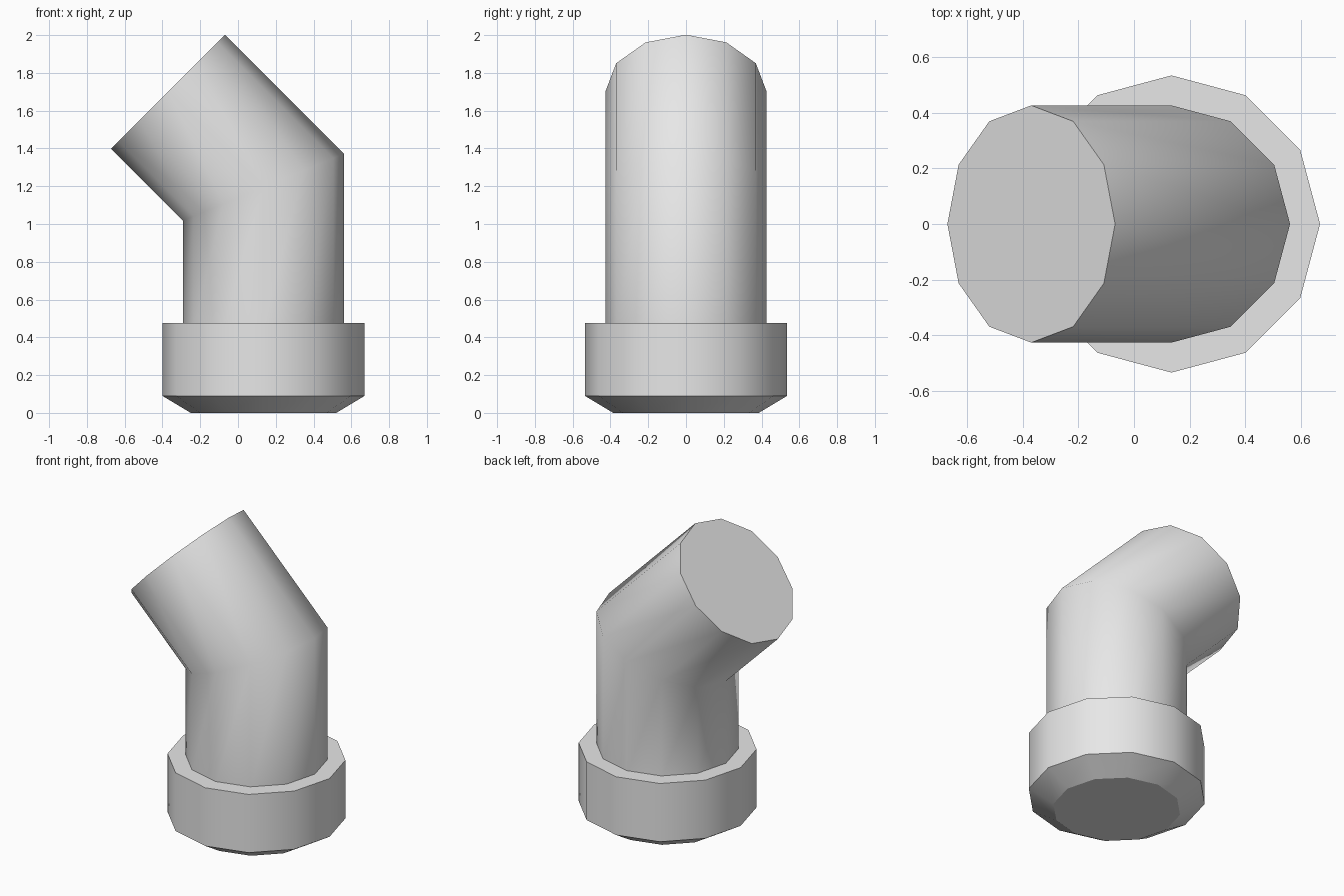
import bpy, bmesh
from math import cos, sin, tan, pi
from mathutils import Vector

cube = bpy.data.objects.get("Cube")
if cube:
    bpy.data.objects.remove(cube, do_unlink=True)

SIDES = 12
AXIS_X = 0.135       # centre line of the upright pipe
PIPE_R = 0.427
BEND_Z = 1.195
BEND = pi / 4        # lean of the upper arm towards -x

grey = bpy.data.materials.new("light_grey")
grey.use_nodes = True
colour = (0.8, 0.8, 0.8, 1)
grey.diffuse_color = colour
grey.node_tree.nodes["Principled BSDF"].inputs["Base Color"].default_value = colour


def ring(centre, radius, tilt=0.0, stretch=1.0):
    """Points of a twelve-sided ring, leaning by tilt about the y axis."""
    points = []
    for i in range(SIDES):
        a = 2 * pi * i / SIDES
        u = radius * stretch * cos(a)
        points.append(Vector(centre) + Vector((u * cos(tilt), radius * sin(a), u * sin(tilt))))
    return points


def loft(name, rings, sharp_rings):
    """Closed, smooth-sided solid through the rings, with chosen rings kept sharp."""
    bm = bmesh.new()
    loops = [[bm.verts.new(p) for p in r] for r in rings]
    for low, high in zip(loops, loops[1:]):
        for i in range(SIDES):
            j = (i + 1) % SIDES
            bm.faces.new((low[i], low[j], high[j], high[i])).smooth = True
    bm.faces.new(loops[0][::-1])
    bm.faces.new(loops[-1])
    for k in sharp_rings:
        for i in range(SIDES):
            bm.edges.get((loops[k][i], loops[k][(i + 1) % SIDES])).smooth = False
    bmesh.ops.recalc_face_normals(bm, faces=bm.faces)
    mesh = bpy.data.meshes.new(name)
    bm.to_mesh(mesh)
    bm.free()
    mesh.materials.append(grey)
    obj = bpy.data.objects.new(name, mesh)
    bpy.context.collection.objects.link(obj)
    return obj


# Collar with a chamfered foot
loft("base_collar",
     [ring((AXIS_X, 0, z), r) for z, r in ((0, 0.385), (0.09, 0.535), (0.475, 0.535))],
     (0, 1, 2))

# Upright pipe with a mitred bend and a leaning arm
arm = 0.505
loft("bent_pipe",
     [ring((AXIS_X, 0, 0.45), PIPE_R),
      ring((AXIS_X, 0, BEND_Z), PIPE_R, BEND / 2, 1 / cos(BEND / 2)),
      ring((AXIS_X - arm, 0, BEND_Z + arm), PIPE_R, BEND)],
     (0, 2))
